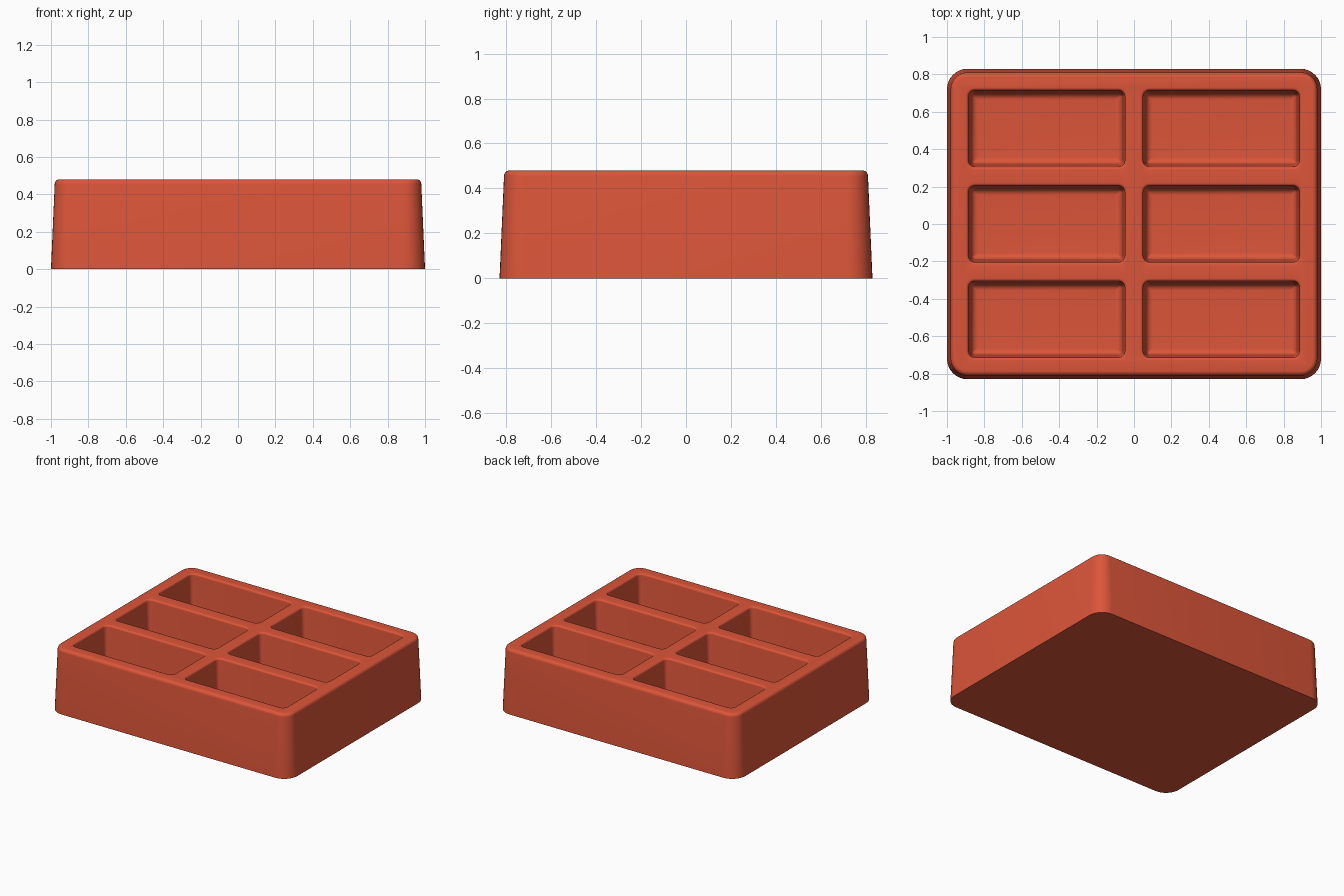
import bpy, bmesh
from math import sin, cos, pi, radians

cube = bpy.data.objects.get("Cube")
if cube:
    bpy.data.objects.remove(cube)

TOP, FLOOR = 0.48, 0.06


def rounded_rect(cx, cy, hx, hy, r, steps=8):
    """Corner-rounded outline, counter-clockwise."""
    pts = []
    for q, (sx, sy) in enumerate([(1, 1), (-1, 1), (-1, -1), (1, -1)]):
        for i in range(steps + 1):
            a = (q + i / steps) * pi / 2
            pts.append((cx + sx * (hx - r) + r * cos(a),
                        cy + sy * (hy - r) + r * sin(a)))
    return pts


def loft(bm, cx, cy, hx, hy, r, levels):
    """Closed solid through (height, inset) levels, from bottom to top."""
    rings = []
    for z, inset in levels:
        outline = rounded_rect(cx, cy, hx - inset, hy - inset, max(r - inset, 0.008))
        rings.append([bm.verts.new((x, y, z)) for x, y in outline])
    n = len(rings[0])
    for low, high in zip(rings, rings[1:]):
        for i in range(n):
            j = (i + 1) % n
            bm.faces.new((low[i], low[j], high[j], high[i]))
    bm.faces.new(rings[0][::-1])
    bm.faces.new(rings[-1])


def fillet(z, inset, r, start, end, steps=6):
    """Arc of levels round a centre at (height z, inset)."""
    angles = [radians(start + (end - start) * i / steps) for i in range(steps + 1)]
    return [(z + r * sin(a), inset + r * cos(a)) for a in angles]


def make_object(name, bm):
    mesh = bpy.data.meshes.new(name)
    bmesh.ops.recalc_face_normals(bm, faces=bm.faces)
    bm.to_mesh(mesh)
    bm.free()
    obj = bpy.data.objects.new(name, mesh)
    bpy.context.collection.objects.link(obj)
    return obj


# Terracotta colour
red = bpy.data.materials.new("terracotta_red")
red.use_nodes = True
colour = (0.716, 0.091, 0.041, 1)
red.diffuse_color = colour
red.node_tree.nodes["Principled BSDF"].inputs["Base Color"].default_value = colour

# Tapered block with a rounded upper rim
bm = bmesh.new()
loft(bm, 0, 0, 1.0, 0.83, 0.11,
     [(0, 0)] + fillet(TOP - 0.025, 0.045, 0.025, 180, 90))
tray = make_object("tray", bm)
tray.data.materials.append(red)

# Six pockets: rounded floor, drafted walls, softened lip
profile = (fillet(FLOOR + 0.035, 0.065, 0.035, 270, 180)
           + fillet(TOP - 0.015, 0, 0.015, 0, 90)[:-1]
           + [(TOP, 0), (TOP + 0.1, 0)])
bm = bmesh.new()
for x in (-0.467, 0.467):
    for y in (-0.51, 0, 0.51):
        loft(bm, x, y, 0.433, 0.219, 0.05, profile)
cutter = make_object("pocket_cutter", bm)
cutter.data.materials.append(red)
cutter.hide_render = True

# Cut the pockets, then discard the cutter
cut = tray.modifiers.new("pockets", 'BOOLEAN')
cut.operation = 'DIFFERENCE'
cut.solver = 'EXACT'
cut.object = cutter
for obj in bpy.context.selected_objects:
    obj.select_set(False)
bpy.context.view_layer.objects.active = tray
tray.select_set(True)
bpy.ops.object.modifier_apply(modifier=cut.name)
bpy.data.objects.remove(cutter)

bpy.ops.object.shade_smooth_by_angle(angle=radians(35))
